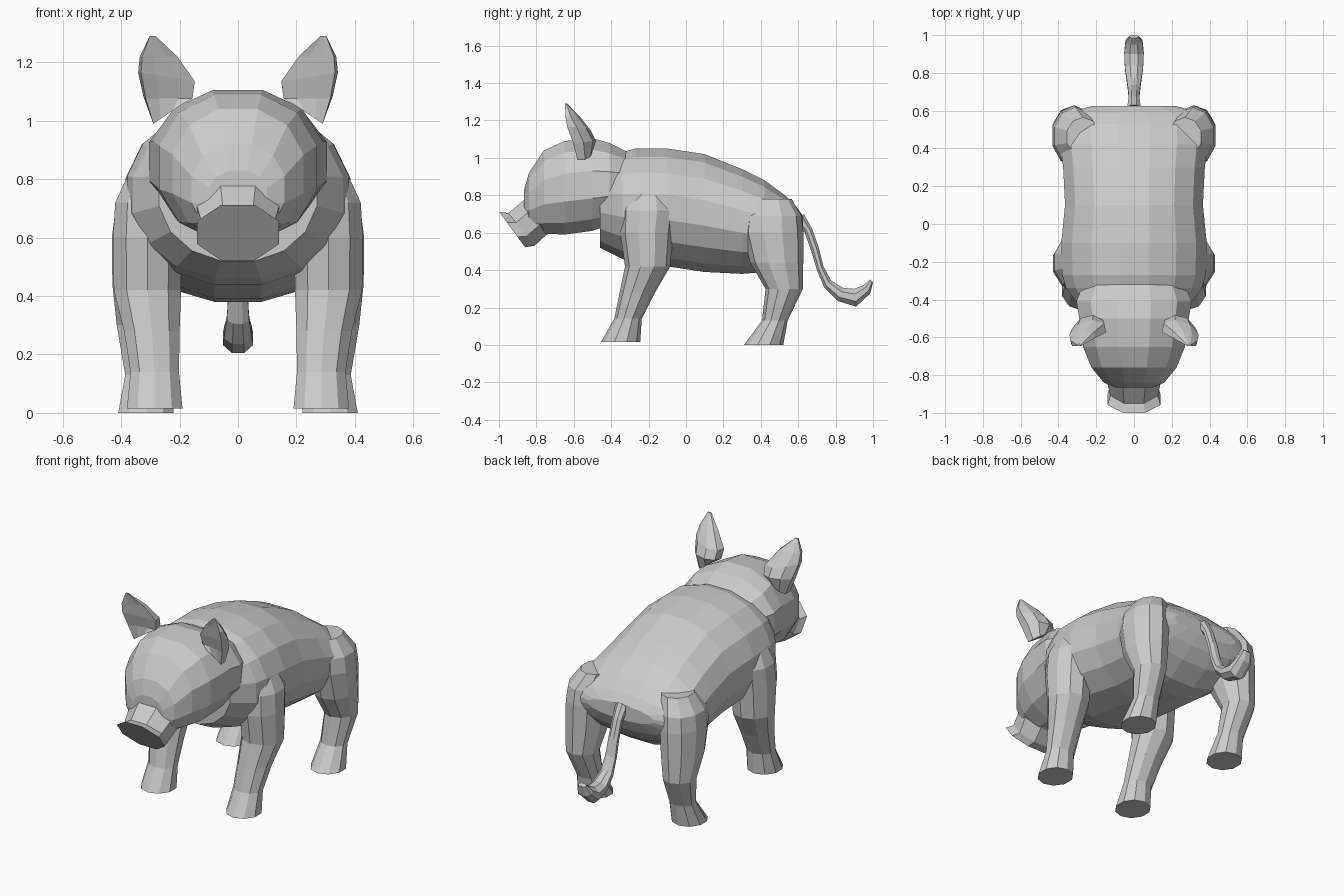
import bpy, bmesh, math
from mathutils import Vector


def loft(name, rings, n, mirror=False, power=1.0, dent=1.0):
    """Skin closed rings (centre, half-axis u, half-axis v) into a faceted solid."""
    bm = bmesh.new()
    loops = []
    for c, u, v in rings:
        c, u, v = Vector(c), Vector(u), Vector(v)
        loop = []
        for k in range(n):
            a = 2 * math.pi * (k + 0.5) / n
            s = 1 / math.cos(math.pi / n)          # flats reach the full extent
            cu, sv = math.cos(a) * s, math.sin(a) * s
            cu = math.copysign(abs(cu) ** power, cu)
            sv = math.copysign(abs(sv) ** power, sv)
            if sv < -0.9:
                sv *= dent                         # hollow on the -v side
            loop.append(bm.verts.new(c + u * cu + v * sv))
        loops.append(loop)
    for p, q in zip(loops, loops[1:]):
        for k in range(n):
            j = (k + 1) % n
            bm.faces.new((p[k], p[j], q[j], q[k]))
    bm.faces.new(loops[0])
    bm.faces.new(loops[-1])
    bmesh.ops.recalc_face_normals(bm, faces=bm.faces)
    me = bpy.data.meshes.new(name)
    bm.to_mesh(me)
    bm.free()
    ob = bpy.data.objects.new(name, me)
    bpy.context.collection.objects.link(ob)
    if mirror:
        ob.modifiers.new("Mirror", 'MIRROR')
    return ob


def slices(rows):
    """Upright cross-sections: (y, top z, bottom z, half width)."""
    return [((0, y, (t + b) / 2), (w, 0, 0), (0, 0, (t - b) / 2)) for y, t, b, w in rows]


def level(rows):
    """Horizontal cross-sections: (x, y, z, x radius, y radius)."""
    return [((x, y, z), (rx, 0, 0), (0, ry, 0)) for x, y, z, rx, ry in rows]


def side_rings(rows):
    """Tilted sections given by top and bottom points in the side view and a half width."""
    return [((0, (y1 + y2) / 2, (z1 + z2) / 2), (w, 0, 0),
             (0, (y1 - y2) / 2, (z1 - z2) / 2)) for y1, z1, y2, z2, w in rows]


# Barrel-shaped trunk
loft("body", slices([
    (-0.46, 1.00, 0.52, 0.27), (-0.34, 1.03, 0.46, 0.36), (-0.27, 1.05, 0.44, 0.38),
    (-0.10, 1.05, 0.42, 0.385), (0.10, 1.02, 0.39, 0.365), (0.30, 0.94, 0.38, 0.375),
    (0.42, 0.88, 0.39, 0.39), (0.53, 0.80, 0.46, 0.39), (0.59, 0.74, 0.53, 0.35),
    (0.625, 0.69, 0.60, 0.22)]), 16, power=0.95)

# Head
loft("head", slices([
    (-0.865, 0.83, 0.66, 0.10), (-0.84, 0.92, 0.61, 0.16), (-0.76, 1.04, 0.595, 0.225),
    (-0.65, 1.09, 0.59, 0.27), (-0.50, 1.105, 0.61, 0.29), (-0.41, 1.08, 0.64, 0.305),
    (-0.32, 1.035, 0.70, 0.27)]), 12, power=0.92)

# Snout with flared end
loft("snout", side_rings([
    (-0.82, 0.81, -0.70, 0.60, 0.16), (-0.86, 0.78, -0.745, 0.59, 0.145),
    (-0.95, 0.705, -0.81, 0.53, 0.125), (-1.0, 0.712, -0.86, 0.522, 0.14)]), 8)

# Ears, hollow on the front
loft("ears", [
    ((0.245, -0.56, 1.02), (0.045, 0, -0.03), (0, 0.05, 0)),
    ((0.24, -0.555, 1.08), (0.08, -0.02, 0), (0.01, 0.065, 0.01)),
    ((0.245, -0.58, 1.15), (0.092, -0.03, 0.015), (0.012, 0.06, 0)),
    ((0.272, -0.61, 1.22), (0.06, -0.02, 0), (0.01, 0.035, 0)),
    ((0.292, -0.643, 1.29), (0.01, 0, 0), (0, 0.008, 0))], 8, mirror=True, dent=0.35)

# Front legs
loft("front_legs", level([
    (0.285, -0.35, 0.015, 0.095, 0.10), (0.285, -0.31, 0.14, 0.083, 0.07),
    (0.295, -0.26, 0.28, 0.095, 0.09), (0.31, -0.205, 0.42, 0.115, 0.115),
    (0.31, -0.21, 0.60, 0.118, 0.135), (0.31, -0.20, 0.72, 0.11, 0.14),
    (0.28, -0.20, 0.84, 0.085, 0.10)]), 10, mirror=True)

# Hind legs
loft("hind_legs", level([
    (0.315, 0.415, 0, 0.095, 0.10), (0.31, 0.475, 0.13, 0.076, 0.065),
    (0.325, 0.525, 0.30, 0.09, 0.095), (0.32, 0.485, 0.44, 0.11, 0.135),
    (0.315, 0.465, 0.60, 0.117, 0.155), (0.31, 0.465, 0.69, 0.11, 0.145),
    (0.27, 0.46, 0.78, 0.085, 0.10)]), 10, mirror=True)

# Drooping tail with a thick tuft
loft("tail", side_rings([
    (0.63, 0.70, 0.60, 0.64, 0.035), (0.675, 0.62, 0.635, 0.60, 0.03),
    (0.71, 0.52, 0.67, 0.50, 0.03), (0.735, 0.42, 0.70, 0.40, 0.033),
    (0.775, 0.345, 0.74, 0.305, 0.038), (0.84, 0.305, 0.81, 0.235, 0.048),
    (0.90, 0.30, 0.91, 0.205, 0.052), (0.95, 0.32, 0.985, 0.275, 0.045),
    (0.985, 0.35, 1.0, 0.335, 0.025)]), 8)
